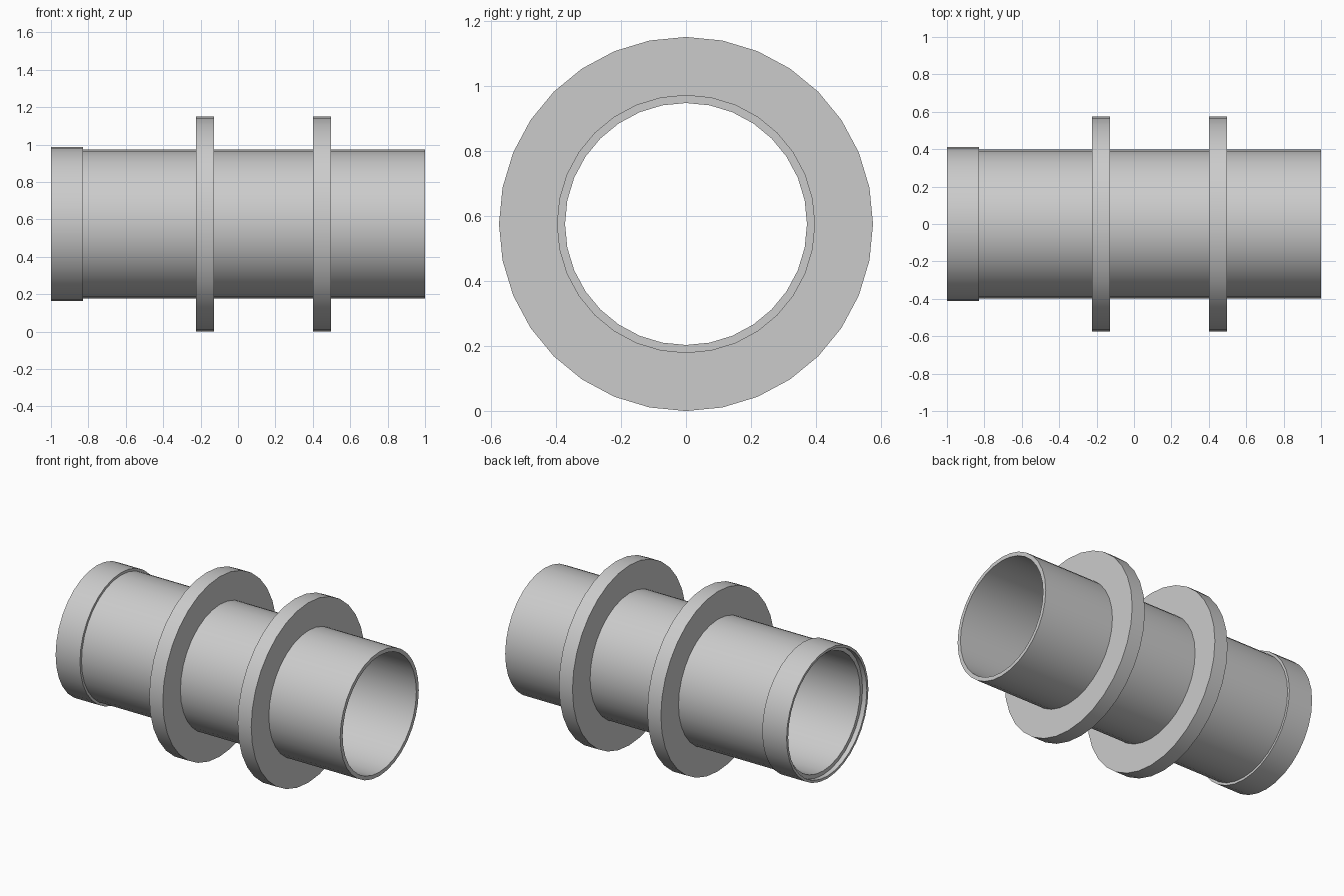
import bpy, bmesh, math

if "Cube" in bpy.data.objects:
    bpy.data.objects.remove(bpy.data.objects["Cube"])

SIDES = 32
AXIS_Z = 0.575


def ring(name, x0, x1, r_in, r_out):
    """Hollow cylinder along x, made by joining four rings of vertices."""
    bm = bmesh.new()
    loops = []
    for x, r in ((x0, r_in), (x0, r_out), (x1, r_out), (x1, r_in)):
        loops.append([bm.verts.new((x, r * math.cos(2 * math.pi * i / SIDES),
                                    r * math.sin(2 * math.pi * i / SIDES)))
                      for i in range(SIDES)])
    for k in range(4):
        a, b = loops[k], loops[(k + 1) % 4]
        for i in range(SIDES):
            j = (i + 1) % SIDES
            bm.faces.new((a[i], a[j], b[j], b[i]))
    bmesh.ops.recalc_face_normals(bm, faces=bm.faces)
    mesh = bpy.data.meshes.new(name)
    bm.to_mesh(mesh)
    bm.free()
    obj = bpy.data.objects.new(name, mesh)
    obj.location.z = AXIS_Z
    bpy.context.collection.objects.link(obj)
    bpy.ops.object.select_all(action='DESELECT')
    obj.select_set(True)
    bpy.context.view_layer.objects.active = obj
    bpy.ops.object.shade_smooth_by_angle(angle=math.radians(30))
    return obj


# main tube, slightly recessed inside the end collar
ring("pipe", -0.97, 1.0, 0.372, 0.397)
# socket collar on the left end
ring("end_collar", -1.0, -0.828, 0.397, 0.413)
# two wide flanges
for n, x in enumerate((-0.177, 0.448)):
    ring(f"flange_{n + 1}", x - 0.048, x + 0.048, 0.397, 0.575)
